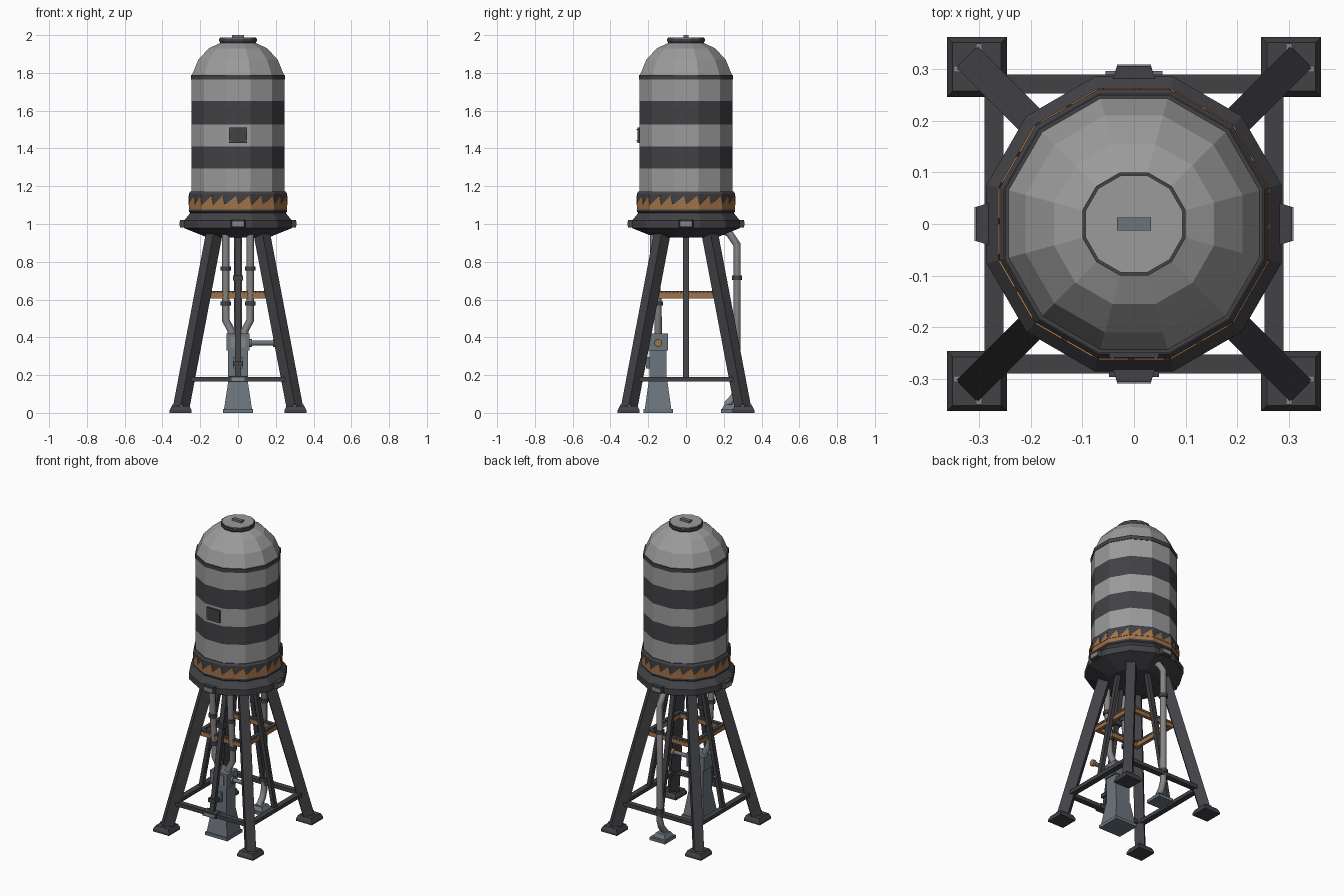
import bpy, bmesh, math
from mathutils import Matrix, Vector

if "Cube" in bpy.data.objects:
    bpy.data.objects.remove(bpy.data.objects["Cube"])


def material(name, rgb):
    m = bpy.data.materials.new(name)
    m.use_nodes = True
    m.diffuse_color = (*rgb, 1)
    m.node_tree.nodes["Principled BSDF"].inputs["Base Color"].default_value = (*rgb, 1)
    return m


LIGHT = material("light grey paint", (0.33, 0.33, 0.335))
DARK = material("dark iron", (0.055, 0.053, 0.06))
ORANGE = material("worn orange", (0.36, 0.17, 0.065))
BLUE = material("blue grey metal", (0.15, 0.18, 0.21))
PIPE = material("pipe grey", (0.24, 0.24, 0.245))


def finish(name, bm, mats, spin=0):
    """Turn a bmesh into a flat shaded object, spun about the tower axis."""
    bm.transform(Matrix.Rotation(spin, 4, "Z"))
    bmesh.ops.recalc_face_normals(bm, faces=bm.faces)
    me = bpy.data.meshes.new(name)
    bm.to_mesh(me)
    bm.free()
    for m in mats:
        me.materials.append(m)
    ob = bpy.data.objects.new(name, me)
    bpy.context.collection.objects.link(ob)
    return ob


def loft(name, rings, mats, rule=None, spin=0):
    """Skin a stack of equal vertex loops; rule picks a colour per level."""
    bm = bmesh.new()
    loops = [[bm.verts.new(p) for p in ring] for ring in rings]
    n = len(loops[0])
    for level, (a, b) in enumerate(zip(loops, loops[1:])):
        for i in range(n):
            j = (i + 1) % n
            f = bm.faces.new((a[i], a[j], b[j], b[i]))
            f.material_index = rule[level] if rule else 0
    bm.faces.new(loops[0]).material_index = rule[0] if rule else 0
    bm.faces.new(loops[-1]).material_index = rule[-1] if rule else 0
    return finish(name, bm, mats, spin)


def lathe(name, profile, mats, rule=None, sides=12):
    """Revolve (flat-to-axis radius, height) pairs, flats facing the axes."""
    step = math.tau / sides
    rings = []
    for r, z in profile:
        r /= math.cos(step / 2)
        rings.append([(r * math.cos(step * (i + .5)), r * math.sin(step * (i + .5)), z)
                      for i in range(sides)])
    return loft(name, rings, mats, rule)


def rect(cx, cy, z, hx, hy):
    return [(cx + sx * hx, cy + sy * hy, z) for sx, sy in ((-1, -1), (1, -1), (1, 1), (-1, 1))]


def taper(name, x, y, z0, z1, h0, h1, mat, spin=0):
    return loft(name, [rect(x, y, z0, *h0), rect(x, y, z1, *h1)], [mat], None, spin)


def box(name, x, y, z0, z1, hx, hy, mat, spin=0):
    return taper(name, x, y, z0, z1, (hx, hy), (hx, hy), mat, spin)


def beam(name, y0, z0, y1, z1, hx, hy, mat, spin=0):
    """Leaning post in the x = 0 plane with level ends."""
    return loft(name, [rect(0, y0, z0, hx, hy), rect(0, y1, z1, hx, hy)], [mat], None, spin)


def tube(name, points, radius, mat):
    cu = bpy.data.curves.new(name, "CURVE")
    cu.dimensions = "3D"
    cu.bevel_depth = radius
    cu.bevel_resolution = 2
    cu.use_fill_caps = True
    sp = cu.splines.new("POLY")
    sp.points.add(len(points) - 1)
    for p, co in zip(sp.points, points):
        p.co = (*co, 1)
    cu.materials.append(mat)
    ob = bpy.data.objects.new(name, cu)
    bpy.context.collection.objects.link(ob)
    return ob


def teeth(name, x0, x1, count, y, z0, z1, mat, spin):
    """Row of thin sawtooth plates facing -y."""
    bm = bmesh.new()
    w = (x1 - x0) / count
    for i in range(count):
        a = x0 + i * w
        front = [bm.verts.new(p) for p in ((a, y, z0), (a + w, y, z0), (a + w * .85, y, z1))]
        back = [bm.verts.new(v.co + Vector((0, .006, 0))) for v in front]
        bm.faces.new(front)
        bm.faces.new(back)
        for k in range(3):
            m = (k + 1) % 3
            bm.faces.new((front[k], front[m], back[m], back[k]))
    return finish(name, bm, [mat], spin)


# Tank shell with painted bands and faceted dome
lathe("tank", [(.247, 1.1), (.247, 1.294), (.247, 1.41), (.247, 1.526), (.247, 1.65),
               (.247, 1.765), (.25, 1.765), (.25, 1.79), (.243, 1.79), (.21, 1.87),
               (.155, 1.93), (.09, 1.96)],
      [LIGHT, DARK], [0, 1, 0, 1, 0, 1, 1, 1, 0, 0, 0])
lathe("cap_rim", [(.092, 1.955), (.1, 1.97), (.1, 1.983)], [DARK])
lathe("cap_lid", [(.094, 1.982), (.094, 1.987)], [LIGHT])
box("cap_handle", 0, 0, 1.985, 2.0, .033, .0125, BLUE)

# Collar with orange sawtooth paint
lathe("collar", [(.25, 1.055), (.26, 1.065), (.26, 1.077), (.26, 1.105), (.26, 1.16), (.252, 1.172)],
      [DARK, ORANGE], [0, 0, 1, 0, 0])
for k in range(12):
    teeth("collar_teeth", -.069, .069, 2, -.263, 1.1, 1.15, ORANGE, k * math.tau / 12)

# Base dish under the tank
lathe("base_dish", [(.16, .928), (.285, .978), (.285, 1.018), (.25, 1.062)], [DARK])

# Access plate on the tank front
box("access_plate", 0, -.25, 1.43, 1.51, .048, .008, DARK)
for sx in (-1, 1):
    for z in (1.437, 1.497):
        box("plate_rivet", sx * .042, -.258, z, z + .007, .0035, .003, PIPE)

# Parts repeated on all four sides
for k in range(4):
    spin = k * math.pi / 2
    loft("rim_clamp", [[(-.044, -.27, z), (-.033, -.306, z), (.033, -.306, z), (.044, -.27, z)]
                       for z in (.982, 1.022)], [DARK], None, spin)
    box("clamp_plate", 0, -.306, .99, 1.014, .033, .003, PIPE, spin)
    box("lower_brace", 0, -.271, .167, .191, .25, .018, DARK, spin)
    beam("side_strut", -.265, .18, -.12, .95, .015, .012, DARK, spin)
    box("upper_brace", 0, -.155, .606, .632, .165, .011, ORANGE, spin)
    box("upper_brace_cap", 0, -.155, .632, .645, .165, .012, DARK, spin)
    teeth("brace_teeth", -.15, .15, 15, -.17, .63, .643, ORANGE, spin)

    # Corner leg, foot and bolts
    beam("leg", -.425, .03, -.178, .95, .029, .034, DARK, spin + math.pi / 4)
    taper("foot", .304, -.304, 0, .014, (.058, .058), (.058, .058), DARK, spin)
    taper("foot_top", .304, -.304, .014, .037, (.058, .058), (.047, .047), DARK, spin)
    for bx, by in ((.3, -.343), (.343, -.3)):
        box("foot_bolt", bx, by, .034, .044, .006, .006, PIPE, spin)

# Brackets on the front strut and brace
box("brace_bracket", 0, -.272, .163, .195, .048, .024, DARK)
box("bracket_plate", 0, -.297, .17, .188, .035, .003, PIPE)
for y, z in ((-.165, .715), (-.25, .26)):
    box("strut_clamp", 0, y, z - .013, z + .013, .027, .022, DARK)

# Pump
box("pump_base", 0, -.148, 0, .02, .08, .078, BLUE)
taper("pump_pedestal", 0, -.148, .02, .165, (.074, .07), (.052, .05), BLUE)
box("pump_column", 0, -.148, .165, .34, .052, .046, BLUE)
box("pump_head", 0, -.148, .33, .42, .062, .052, BLUE)
box("pump_panel", 0, -.2, .345, .405, .04, .005, PIPE)
box("pump_gauge", 0, -.198, .235, .295, .025, .014, BLUE)
tube("valve_pipe", [(.05, -.148, .37), (.19, -.148, .37)], .013, BLUE)
tube("valve_collar", [(.062, -.148, .37), (.075, -.148, .37)], .022, BLUE)
tube("valve_wheel", [(.184, -.148, .37), (.202, -.148, .37)], .021, ORANGE)

# Twin feed pipes above the pump
for s in (-1, 1):
    tube("feed_pipe", [(s * .065, -.172, .96), (s * .065, -.168, .8), (s * .065, -.15, .6),
                       (s * .065, -.148, .49), (s * .035, -.148, .435), (s * .035, -.148, .4)],
         .02, PIPE)
    for y, z in ((-.165, .765), (-.15, .58)):
        tube("feed_clamp", [(s * .065, y, z - .011), (s * .065, y, z + .011)], .028, DARK)

# Drain pipe at the back
tube("drain_pipe", [(0, .2, .965), (0, .23, .95), (0, .27, .89), (0, .27, .13),
                    (0, .255, .085), (0, .215, .04)], .02, PIPE)
for z in (.715, .2):
    tube("drain_clamp", [(0, .27, z - .012), (0, .27, z + .012)], .027, DARK)
box("drain_base", 0, .24, 0, .02, .055, .056, BLUE)
taper("drain_socket", 0, .235, .02, .045, (.045, .045), (.03, .032), BLUE)
